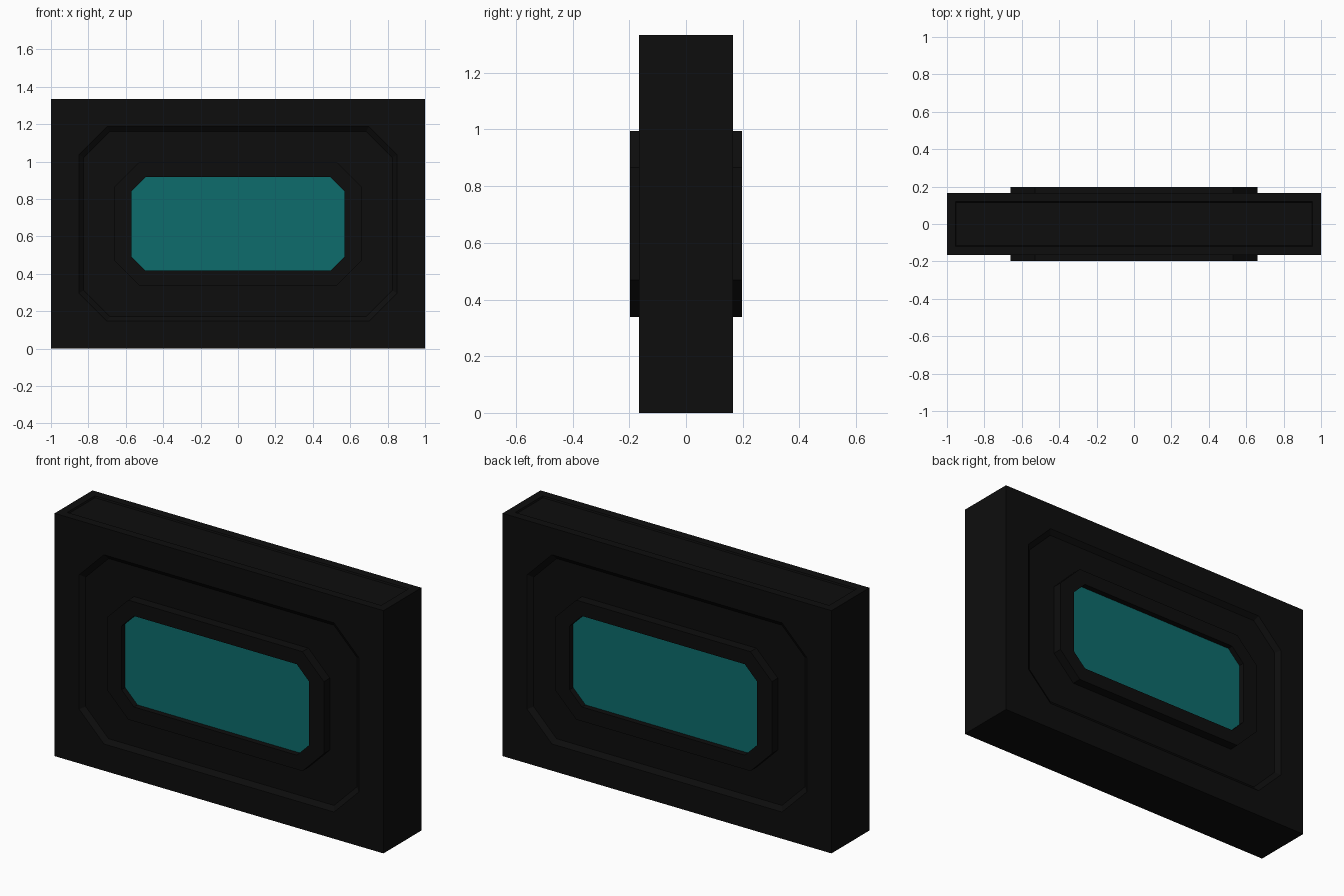
import bpy, bmesh

if "Cube" in bpy.data.objects:
    bpy.data.objects.remove(bpy.data.objects["Cube"])


def material(name, rgb):
    m = bpy.data.materials.new(name)
    m.diffuse_color = (*rgb, 1)
    m.use_nodes = True
    m.node_tree.nodes["Principled BSDF"].inputs["Base Color"].default_value = m.diffuse_color
    return m


BLACK = material("black_casing", (0.004, 0.004, 0.004))
TEAL = material("teal_glass", (0.004, 0.15, 0.15))
ZC = 0.667  # height of the centre of the panel


def octagon(hx, hz, c):
    """Chamfered rectangle outline in the xz plane."""
    q = [(hx, hz - c), (hx - c, hz), (c - hx, hz), (-hx, hz - c),
         (-hx, c - hz), (c - hx, -hz), (hx - c, -hz), (hx, c - hz)]
    return [(x, z + ZC) for x, z in q]


def loft(name, rings, mat, closed=False):
    """Skin a list of (outline, y) rings; cap the ends or close into a frame."""
    bm = bmesh.new()
    loops = [[bm.verts.new((x, y, z)) for x, z in pts] for pts, y in rings]
    n = len(loops[0])
    pairs = list(zip(loops, loops[1:]))
    if closed:
        pairs.append((loops[-1], loops[0]))
    else:
        bm.faces.new(loops[0])
        bm.faces.new(loops[-1])
    for a, b in pairs:
        for i in range(n):
            j = (i + 1) % n
            bm.faces.new((a[i], a[j], b[j], b[i]))
    bmesh.ops.recalc_face_normals(bm, faces=bm.faces)
    me = bpy.data.meshes.new(name)
    bm.to_mesh(me)
    bm.free()
    ob = bpy.data.objects.new(name, me)
    bpy.context.collection.objects.link(ob)
    me.materials.append(mat)
    return ob


# Main casing block with a shallow inset on its top face
rect = [(-1, 0), (1, 0), (1, 1.334), (-1, 1.334)]
casing = loft("casing", [(rect, -0.165), (rect, 0.165)], BLACK)
bm = bmesh.new()
bm.from_mesh(casing.data)
bm.faces.ensure_lookup_table()
top = max(bm.faces, key=lambda f: f.calc_center_median().z)
bmesh.ops.inset_region(bm, faces=[top], thickness=0.065)
bmesh.ops.inset_region(bm, faces=[top], thickness=0.005, depth=-0.008)
bm.to_mesh(casing.data)
bm.free()

# Sloped octagonal recess cut in both broad faces
for s, side in ((-1, "front"), (1, "back")):
    cutter = loft(side + "_recess_cutter",
                  [(octagon(0.825, 0.495, 0.14), s * 0.145),
                   (octagon(0.875, 0.545, 0.16), s * 0.185)], BLACK)
    cutter.hide_render = True
    cutter.hide_set(True)
    mod = casing.modifiers.new(side + "_recess", 'BOOLEAN')
    mod.operation = 'DIFFERENCE'
    mod.solver = 'EXACT'
    mod.object = cutter

# Raised window frame running through the casing
outer, inner = octagon(0.66, 0.328, 0.13), octagon(0.57, 0.25, 0.075)
loft("window_frame", [(outer, -0.197), (outer, 0.197),
                      (inner, 0.197), (inner, -0.197)], BLACK, closed=True)

# Glass pane, slightly set back from the frame on both sides
loft("window_glass", [(inner, -0.166), (inner, 0.166)], TEAL)
